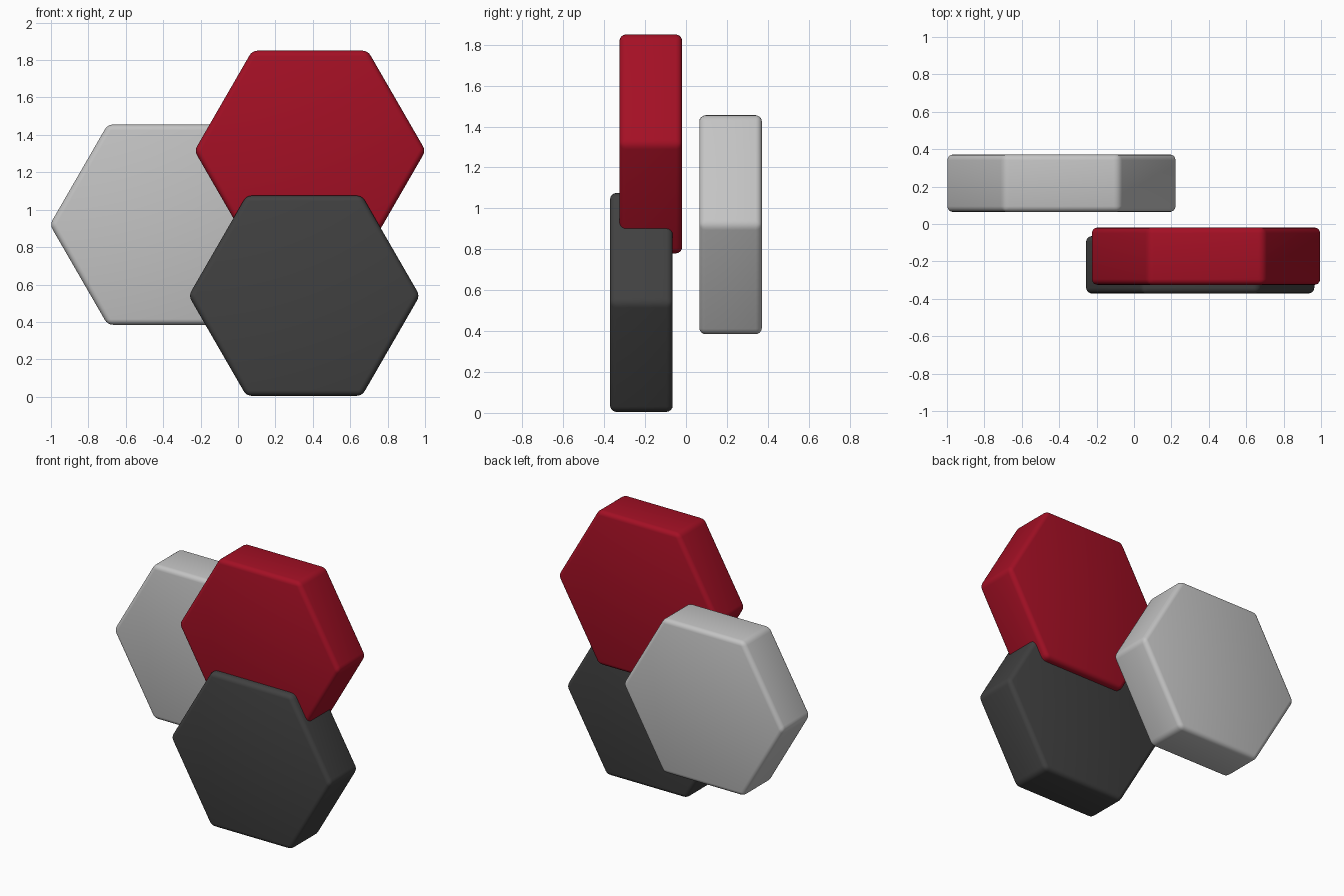
import bpy, math

if "Cube" in bpy.data.objects:
    bpy.data.objects.remove(bpy.data.objects["Cube"])


def material(name, color):
    m = bpy.data.materials.new(name)
    m.diffuse_color = (*color, 1)
    m.use_nodes = True
    m.node_tree.nodes["Principled BSDF"].inputs["Base Color"].default_value = m.diffuse_color
    return m


def hex_tile(name, center, mat):
    # six-sided prism lying along y, corners pointing left and right
    bpy.ops.mesh.primitive_cylinder_add(vertices=6, radius=0.618, depth=0.306)
    tile = bpy.context.object
    tile.name = name
    for v in tile.data.vertices:
        a = math.radians(60 * round(math.degrees(math.atan2(v.co.y, v.co.x)) / 60 - 0.5) + 30)
        if abs(v.co.x) < 0.01 or abs(abs(v.co.x) - 0.535) < 0.02:
            # turn a corner-up hexagon by 30 degrees
            c, s = math.cos(math.pi / 6), math.sin(math.pi / 6)
            v.co.x, v.co.y = v.co.x * c - v.co.y * s, v.co.x * s + v.co.y * c
        v.co.y, v.co.z = -v.co.z, v.co.y
    tile.location = center
    tile.data.materials.append(mat)
    # softened edges
    bevel = tile.modifiers.new("rounded_edges", 'BEVEL')
    bevel.width = 0.03
    bevel.offset_type = 'OFFSET'
    bevel.segments = 4
    bpy.ops.object.modifier_apply(modifier=bevel.name)
    bpy.ops.object.shade_smooth_by_angle(angle=math.radians(35))
    return tile


hex_tile("back_tile", (-0.388, 0.218, 0.92), material("light_grey", (0.55, 0.55, 0.55)))
hex_tile("upper_tile", (0.385, -0.172, 1.315), material("red", (0.37, 0.005, 0.018)))
hex_tile("lower_tile", (0.354, -0.218, 0.54), material("charcoal", (0.052, 0.052, 0.052)))
